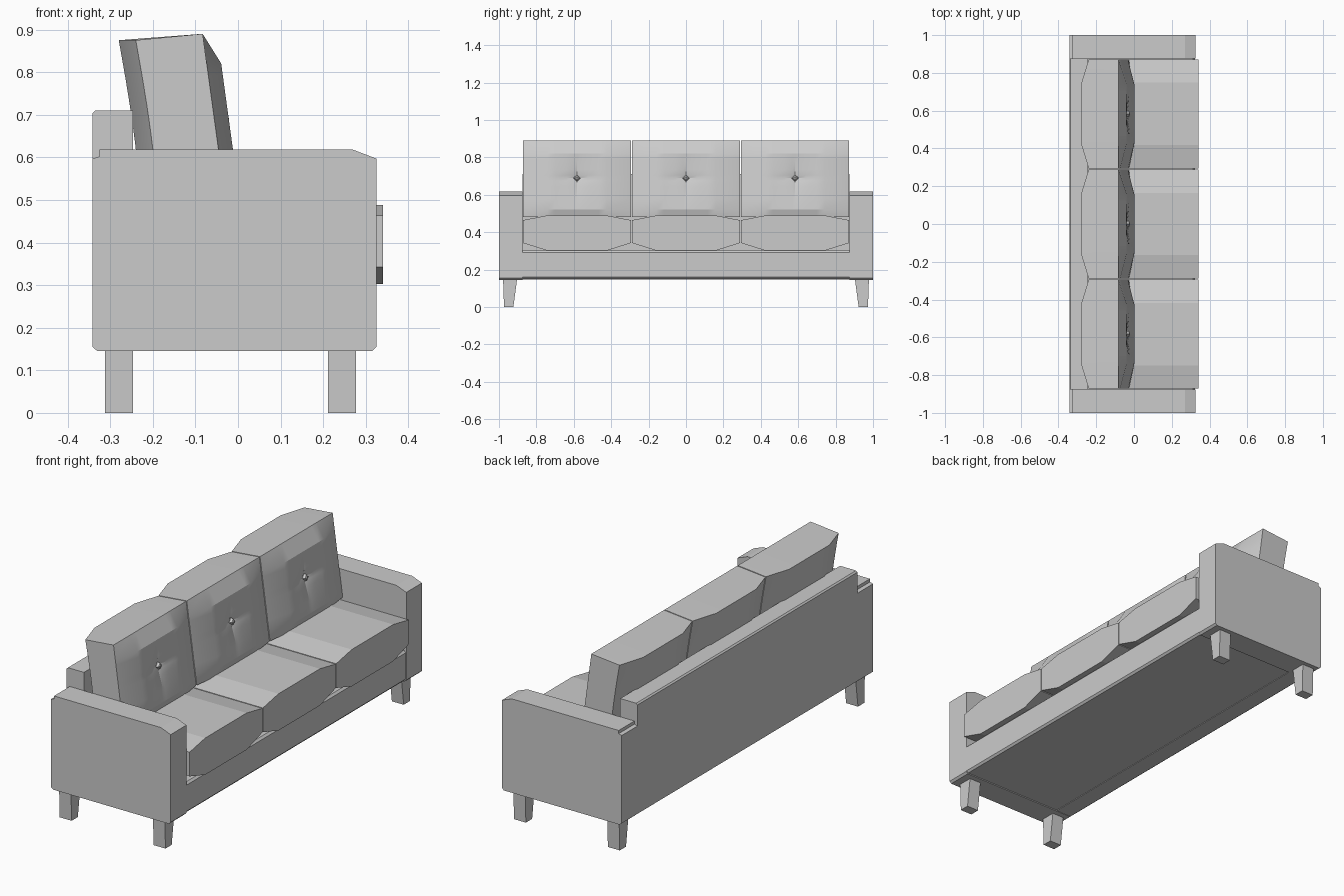
import bpy, math

if "Cube" in bpy.data.objects:
    bpy.data.objects.remove(bpy.data.objects["Cube"])


def make(name, verts, faces):
    me = bpy.data.meshes.new(name)
    me.from_pydata(verts, [], faces)
    me.validate()
    ob = bpy.data.objects.new(name, me)
    bpy.context.collection.objects.link(ob)
    return ob


def fix_normals(ob, smooth=None):
    bpy.ops.object.select_all(action='DESELECT')
    ob.select_set(True)
    bpy.context.view_layer.objects.active = ob
    bpy.ops.object.mode_set(mode='EDIT')
    bpy.ops.mesh.select_all(action='SELECT')
    bpy.ops.mesh.normals_make_consistent(inside=False)
    bpy.ops.object.mode_set(mode='OBJECT')
    if smooth:
        bpy.ops.object.shade_smooth_by_angle(angle=math.radians(smooth))
    return ob


def prism(name, profile, a, b, axis):
    """Extrude a 2D profile: (x, z) along 'y' or (y, z) along 'x'."""
    n = len(profile)
    verts = [(p, t, q) if axis == 'y' else (t, p, q) for t in (a, b) for p, q in profile]
    faces = [tuple(range(n)), tuple(range(n, 2 * n))]
    faces += [(i, (i + 1) % n, (i + 1) % n + n, i + n) for i in range(n)]
    return fix_normals(make(name, verts, faces))


# Arms and legs, mirrored left/right
arm = [(-0.342, 0.155), (-0.33, 0.145), (0.315, 0.145), (0.325, 0.155), (0.325, 0.597),
       (0.27, 0.618), (-0.325, 0.618), (-0.325, 0.602), (-0.342, 0.597)]
leg = [(-0.978, 0.15), (-0.973, 0), (-0.923, 0), (-0.903, 0.15)]
for s, side in ((-1, "left"), (1, "right")):
    prism(side + "_arm", arm, s * 0.875, s * 1.0, 'y')
    for x0, x1, end in ((-0.312, -0.246, "back"), (0.211, 0.277, "front")):
        prism(f"{side}_{end}_leg", [(-s * y, z) for y, z in leg], x0, x1, 'x')

# Base frame and back panel
prism("base", [(-0.25, 0.15), (0.313, 0.15), (0.322, 0.16), (0.322, 0.292), (0.312, 0.302),
               (-0.25, 0.302)], -0.875, 0.875, 'y')
prism("back_panel", [(-0.342, 0.155), (-0.332, 0.147), (-0.246, 0.147), (-0.246, 0.71),
                     (-0.335, 0.71), (-0.342, 0.703)], -0.875, 0.875, 'y')

# Back cushion grid: u across, v up
U = [-1, -0.55, -0.4, -0.2, -0.05, 0, 0.05, 0.2, 0.4, 0.55, 1]
V = [0, 0.1, 0.24, 0.4, 0.475, 0.51, 0.545, 0.62, 0.76, 0.83, 1]
HALF = 0.289


def bulge(u):
    return min(1, (1 - abs(u)) / 0.45)


def front(u, v):
    x = -0.027 - 0.056 * v
    x += 0.034 * bulge(u) * min(1, (1 - v) / 0.17) * (0.5 + 0.5 * min(1, v / 0.1))
    dy, dz = abs(u) * HALF, abs(v - 0.51) * 0.41
    fade = max(0, 1 - math.hypot(dy, dz) / 0.13)
    x -= 0.014 * fade
    if dy < 1e-4 or dz < 1e-4:
        x -= 0.007 * fade
    return x, 0.48 + 0.41 * v


def back(u, v):
    return -0.185 - 0.055 * v - 0.04 * bulge(u) + 0.01 * math.sin(math.pi * v) * 0.5, 0.48 + 0.395 * v


def back_cushion(name, yc):
    nu, nv = len(U), len(V)
    verts = []
    for f in (front, back):
        for v in V:
            for u in U:
                x, z = f(u, v)
                verts.append((x, yc + u * HALF, z))
    off, faces = nu * nv, []
    for o in (0, off):
        faces += [(o + j * nu + i, o + j * nu + i + 1, o + (j + 1) * nu + i + 1, o + (j + 1) * nu + i)
                  for j in range(nv - 1) for i in range(nu - 1)]
    rim = [i for i in range(nu)] + [j * nu + nu - 1 for j in range(1, nv)]
    rim += [(nv - 1) * nu + i for i in range(nu - 2, -1, -1)] + [j * nu for j in range(nv - 2, 0, -1)]
    for a, b in zip(rim, rim[1:] + rim[:1]):
        faces.append((a, b, b + off, a + off))
    fix_normals(make(name, verts, faces), 20)


# Three seat cushions, back cushions and tuft buttons
for k, yc in enumerate((-0.583, 0, 0.583), 1):
    seat = [(-0.289, 0.342), (-0.165, 0.303), (0.165, 0.303), (0.289, 0.342),
            (0.289, 0.464), (0.165, 0.488), (-0.165, 0.488), (-0.289, 0.464)]
    prism(f"seat_cushion_{k}", [(yc + y, z) for y, z in seat], -0.24, 0.341, 'x')
    back_cushion(f"back_cushion_{k}", yc)
    bpy.ops.mesh.primitive_uv_sphere_add(segments=4, ring_count=4, radius=0.019,
                                         location=(-0.036, yc, 0.689), rotation=(0, math.radians(82), 0))
    button = bpy.context.object
    button.name = f"tuft_button_{k}"
    button.scale = (1, 1, 0.8)
